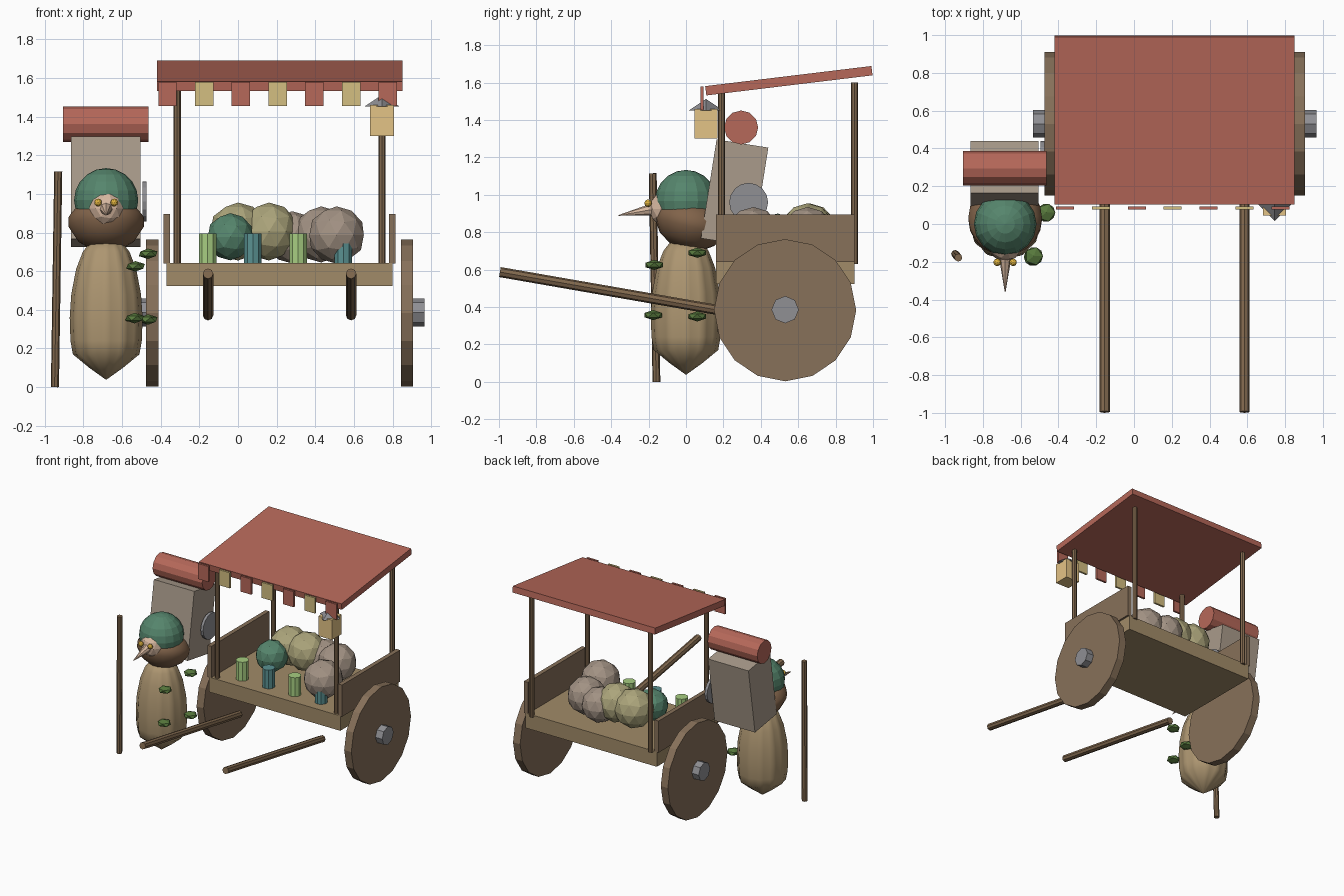
import bpy, bmesh
from math import sin, cos, pi, radians
from mathutils import Matrix, Vector

if "Cube" in bpy.data.objects:
    bpy.data.objects.remove(bpy.data.objects["Cube"])


def mat(name, hexcol):
    m = bpy.data.materials.new(name)
    lin = [(int(hexcol[i:i + 2], 16) / 255) ** 2.2 for i in (0, 2, 4)]
    m.diffuse_color = (*lin, 1)
    m.use_nodes = True
    m.node_tree.nodes["Principled BSDF"].inputs["Base Color"].default_value = m.diffuse_color
    return m


RED = mat("red_cloth", "B5685A")
CREAM = mat("cream_cloth", "D2BD80")
LAMP = mat("lamp_paper", "E3C285")
WOOD = mat("wood", "86705A")
PLANK = mat("plank", "A08A68")
POLE = mat("pole", "80684F")
METAL = mat("metal", "8E8E92")
ROBE = mat("robe", "AB9470")
CAPE = mat("cape", "80634B")
HOOD = mat("hood", "56846C")
SKIN = mat("skin", "D8B8A0")
YELLOW = mat("yellow", "DDB040")
BEIGE = mat("pack_canvas", "A89A8A")
OLIVE = mat("olive_melon", "AAA37A")
TAUPE = mat("taupe_melon", "A09082")
LIME = mat("lime_jar", "A5CC80")
TEAL = mat("teal_jar", "5A9090")
LEAF = mat("leaf", "58783F")


def finish(name, bm, m, smooth=False):
    bmesh.ops.recalc_face_normals(bm, faces=bm.faces)
    me = bpy.data.meshes.new(name)
    bm.to_mesh(me)
    bm.free()
    me.materials.append(m)
    for p in me.polygons:
        p.use_smooth = smooth
    ob = bpy.data.objects.new(name, me)
    bpy.context.collection.objects.link(ob)
    return ob


def box(name, c, size, m, tilt=0):
    bm = bmesh.new()
    bmesh.ops.create_cube(bm, size=1, matrix=Matrix.Diagonal((*size, 1)))
    ob = finish(name, bm, m)
    ob.location = c
    ob.rotation_euler.x = radians(tilt)
    return ob


def rod(name, a, b, r1, m, n=8, r2=None):
    """Cylinder or cone running from point a to point b."""
    a, b = Vector(a), Vector(b)
    bm = bmesh.new()
    bmesh.ops.create_cone(bm, cap_ends=True, segments=n, radius1=r1,
                          radius2=r1 if r2 is None else r2, depth=(b - a).length)
    ob = finish(name, bm, m)
    ob.location = (a + b) / 2
    ob.rotation_euler = (b - a).to_track_quat('Z', 'Y').to_euler()
    return ob


def ball(name, c, size, m, sub=2):
    bm = bmesh.new()
    bmesh.ops.create_icosphere(bm, subdivisions=sub, radius=1,
                               matrix=Matrix.Diagonal((*size, 1)))
    ob = finish(name, bm, m)
    ob.location = c
    return ob


def lathe(name, c, profile, m, n=32, ripple=0, folds=12, smooth=True):
    """Closed turned shape; ripple presses vertical folds into it."""
    bm = bmesh.new()
    rings = []
    for r, z in profile:
        ring = []
        for i in range(n):
            t = 2 * pi * i / n
            k = r * (1 + ripple * cos(folds * t))
            ring.append(bm.verts.new((k * cos(t), k * sin(t), z)))
        rings.append(ring)
    for lo, hi in zip(rings, rings[1:]):
        for i in range(n):
            j = (i + 1) % n
            bm.faces.new((lo[i], lo[j], hi[j], hi[i]))
    for ring, z in ((rings[0], profile[0][1]), (rings[-1], profile[-1][1])):
        bm.faces.new(ring)
    ob = finish(name, bm, m, smooth)
    ob.location = c
    return ob


# --- cart ---
CX = 0.215
box("cart_bed", (CX, 0.53, 0.583), (1.17, 0.74, 0.12), PLANK)
for s, side in ((-1, "left"), (1, "right")):
    box(side + "_wall", (CX + s * 0.583, 0.53, 0.768), (0.035, 0.74, 0.255), WOOD)
    rod(side + "_wheel", (CX + s * 0.627, 0.53, 0.383), (CX + s * 0.69, 0.53, 0.383), 0.38, WOOD, 16)
    rod(side + "_hub", (CX + s * 0.63, 0.53, 0.386), (CX + s * 0.75, 0.53, 0.386), 0.073, METAL, 8)
    rod(side + "_handle", (CX + s * 0.37, -0.995, 0.587), (CX + s * 0.37, 0.24, 0.372), 0.027, POLE, 8)
    for y, top, end in ((0.19, 1.55, "front"), (0.9, 1.60, "back")):
        x = CX + s * 0.53
        rod(f"{side}_{end}_post", (x, y, 0.63), (x, y, top), 0.019, POLE, 8)

# --- awning with hanging flaps ---
box("roof", (CX, 0.55, 1.61), (1.27, 0.895, 0.05), RED, 6.9)
for i in range(7):
    box(f"flap_{i}", (-0.365 + i * 0.19, 0.085, 1.517), (0.095, 0.016, 0.125), (RED, CREAM)[i % 2])

# --- lantern ---
box("lantern", (0.745, 0.107, 1.38), (0.122, 0.122, 0.16), LAMP)
rod("lantern_cap", (0.745, 0.107, 1.452), (0.745, 0.107, 1.512), 0.09, METAL, 4, 0)

# --- goods ---
for i, (x, y, z, r, m) in enumerate((
        (-0.04, 0.49, 0.778, 0.122, HOOD), (0.0, 0.66, 0.805, 0.15, OLIVE),
        (0.16, 0.65, 0.805, 0.15, OLIVE), (0.28, 0.70, 0.775, 0.135, TAUPE),
        (0.43, 0.65, 0.79, 0.145, TAUPE), (0.51, 0.36, 0.787, 0.148, TAUPE))):
    ball(f"melon_{i}", (x, y, z), (r, r, r), m)
for i in range(4):
    x = -0.157 + i * 0.234
    rod(f"jar_{i}", (x, 0.28, 0.64), (x, 0.28, 0.795), 0.048, (LIME, TEAL)[i % 2], 10)

# --- hooded traveller ---
PX = -0.682
lathe("robe", (PX, 0, 0), [(0.003, 0.04), (0.085, 0.10), (0.168, 0.17), (0.18, 0.24), (0.184, 0.36),
                           (0.176, 0.48), (0.152, 0.61), (0.118, 0.70), (0.08, 0.75)],
      ROBE, 48, 0.025)
cape = lathe("cape", (PX, 0.025, 0.84), [(0.08, -0.125), (0.15, -0.08), (0.195, -0.01), (0.195, 0.04),
                                        (0.155, 0.09), (0.09, 0.12)], CAPE, 20)
cape.rotation_euler.x = radians(-14)
lathe("hood", (PX, 0, 0.967), [(0.166 * max(0.01, cos(a * pi / 10)), 0.166 * sin(a * pi / 10))
                               for a in range(-5, 6)], HOOD, 16, smooth=False)
ball("face", (PX, -0.105, 0.925), (0.092, 0.092, 0.098), SKIN)
rod("beak", (PX, -0.16, 0.925), (PX, -0.36, 0.89), 0.036, SKIN, 8, 0.002)
for s, side in ((-1, "left"), (1, "right")):
    ball(side + "_eye", (PX + s * 0.042, -0.203, 0.955), (0.02, 0.02, 0.02), YELLOW)
rod("staff", (-0.947, -0.158, 0), (-0.93, -0.178, 1.115), 0.021, POLE, 8)

# --- backpack, bedroll, pan ---
box("backpack", (-0.685, 0.26, 1.01), (0.36, 0.28, 0.535), BEIGE, -9)
rod("bedroll", (-0.905, 0.295, 1.36), (-0.463, 0.295, 1.36), 0.091, RED, 12)
rod("pan", (-0.495, 0.335, 0.96), (-0.473, 0.335, 0.96), 0.104, METAL, 16)

# --- herb bundles ---
for i, (x, y, z) in enumerate(((-0.53, -0.17, 0.625), (-0.465, 0.06, 0.69),
                               (-0.535, -0.175, 0.357), (-0.465, 0.06, 0.35))):
    ball(f"herb_{i}", (x, y, z), (0.054, 0.054, 0.027), LEAF, 1)
